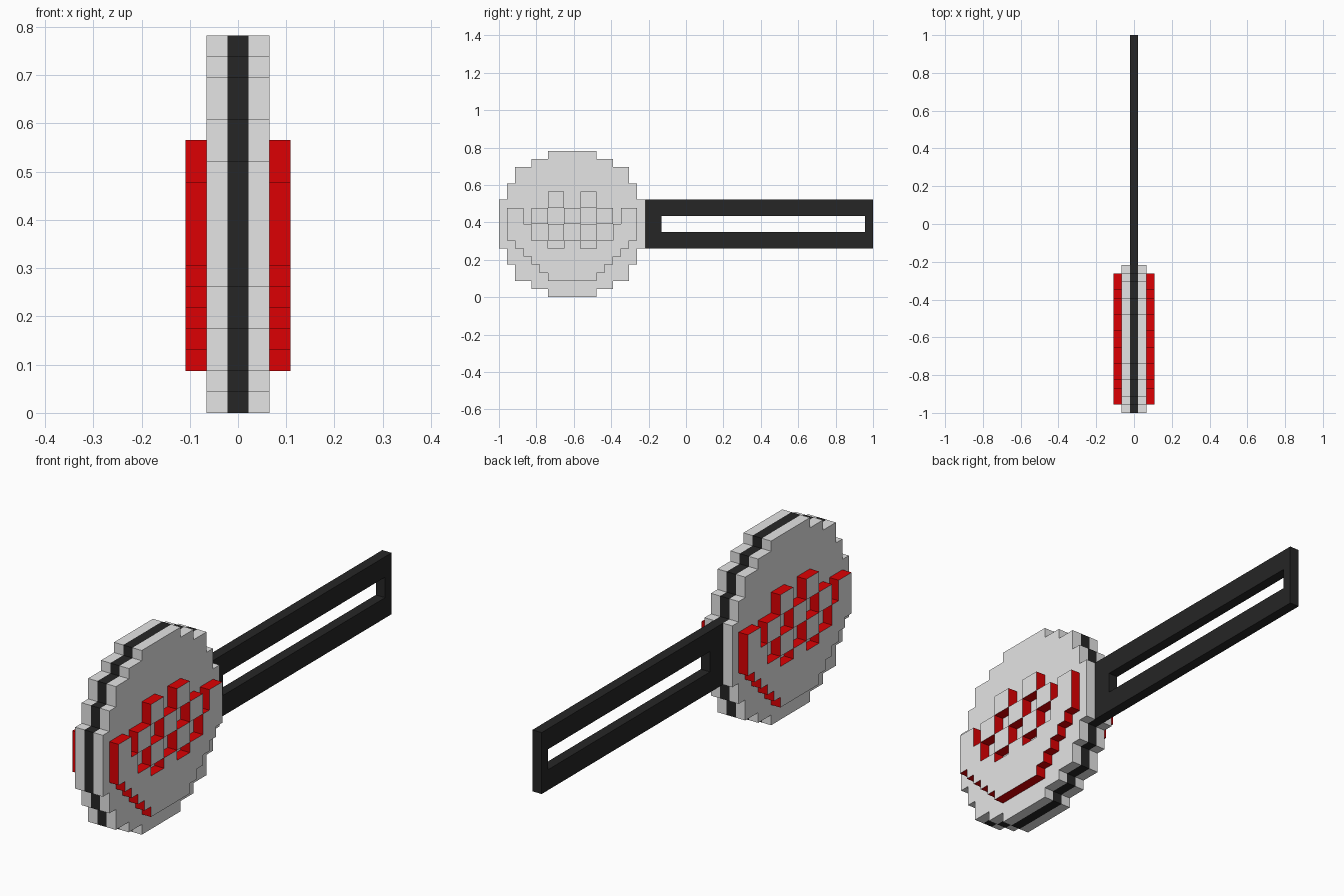
import bpy, bmesh

if "Cube" in bpy.data.objects:
    bpy.data.objects.remove(bpy.data.objects["Cube"])

U = 2 / 46            # one block; the model is 46 blocks long


def material(name, r, g, b):
    m = bpy.data.materials.new(name)
    m.diffuse_color = (r, g, b, 1)
    m.use_nodes = True
    m.node_tree.nodes["Principled BSDF"].inputs["Base Color"].default_value = m.diffuse_color
    return m


GREY = material("light grey", 0.78, 0.78, 0.78)
DARK = material("charcoal", 0.019, 0.019, 0.019)
RED = material("red", 0.72, 0.0, 0.001)


def plate(name, inside, x0, x1, cap, rim):
    """Extrude all grid cells accepted by inside(y, z) from x0 to x1."""
    bm = bmesh.new()
    cache = {}

    def v(x, p):
        key = (x, p)
        if key not in cache:
            cache[key] = bm.verts.new((x * U, (p[0] - 23) * U, p[1] * U))
        return cache[key]

    cells = {(y, z) for y in range(46) for z in range(18) if inside(y, z)}
    for y, z in cells:
        ring = [(y, z), (y + 1, z), (y + 1, z + 1), (y, z + 1)]
        bm.faces.new([v(x1, p) for p in ring])
        bm.faces.new([v(x0, p) for p in reversed(ring)])
        for i, (dy, dz) in enumerate([(0, -1), (1, 0), (0, 1), (-1, 0)]):
            if (y + dy, z + dz) not in cells:
                a, b = ring[i], ring[(i + 1) % 4]
                f = bm.faces.new([v(x0, a), v(x0, b), v(x1, b), v(x1, a)])
                f.material_index = 1
    me = bpy.data.meshes.new(name)
    bm.to_mesh(me)
    bm.free()
    me.materials.append(cap)
    me.materials.append(rim)
    ob = bpy.data.objects.new(name, me)
    bpy.context.collection.objects.link(ob)
    return ob


# Stepped round outline: margin on each side, counted from the rim row inwards
MARGIN = [6, 4, 2, 2, 1, 1, 0, 0, 0]


def disc(y, z):
    m = MARGIN[min(z, 17 - z)]
    return m <= y < 18 - m


def handle(y, z):
    frame = 18 <= y < 46 and 6 <= z < 12
    slot = 20 <= y < 45 and 8 <= z < 10
    return frame and not slot


def bowl(y, z):
    e = min(y, 17 - y)                 # distance from either side
    if 2 <= z < 9:
        return e >= max(1, 8 - z)      # stepped underside
    return 9 <= z < 11 and 1 <= e < 3  # upturned ends


def checker(y, z):
    if not (4 <= y < 14 and 6 <= z < 13):
        return False
    col, row = (y - 4) // 2, (12 - z) // 2
    if row in (0, 3):                  # upper and lower rows: two squares
        return col in (1, 3)
    return row in (1, 2) and col in (0, 2, 4)


def emblem(y, z):
    return bowl(y, z) != checker(y, z)  # checks invert over the bowl


# Dark core and slotted handle
plate("core_disc", disc, -0.5, 0.5, DARK, DARK)
plate("handle", handle, -0.5, 0.5, DARK, DARK)

# Grey side discs and raised reliefs with red edges
for side, lo, hi in (("right", 0.5, 1.5), ("left", -1.5, -0.5)):
    plate(side + "_disc", disc, lo, hi, GREY, GREY)
    step = 1 if side == "right" else -1
    plate(side + "_relief", emblem, lo + step, hi + step, GREY, RED)
